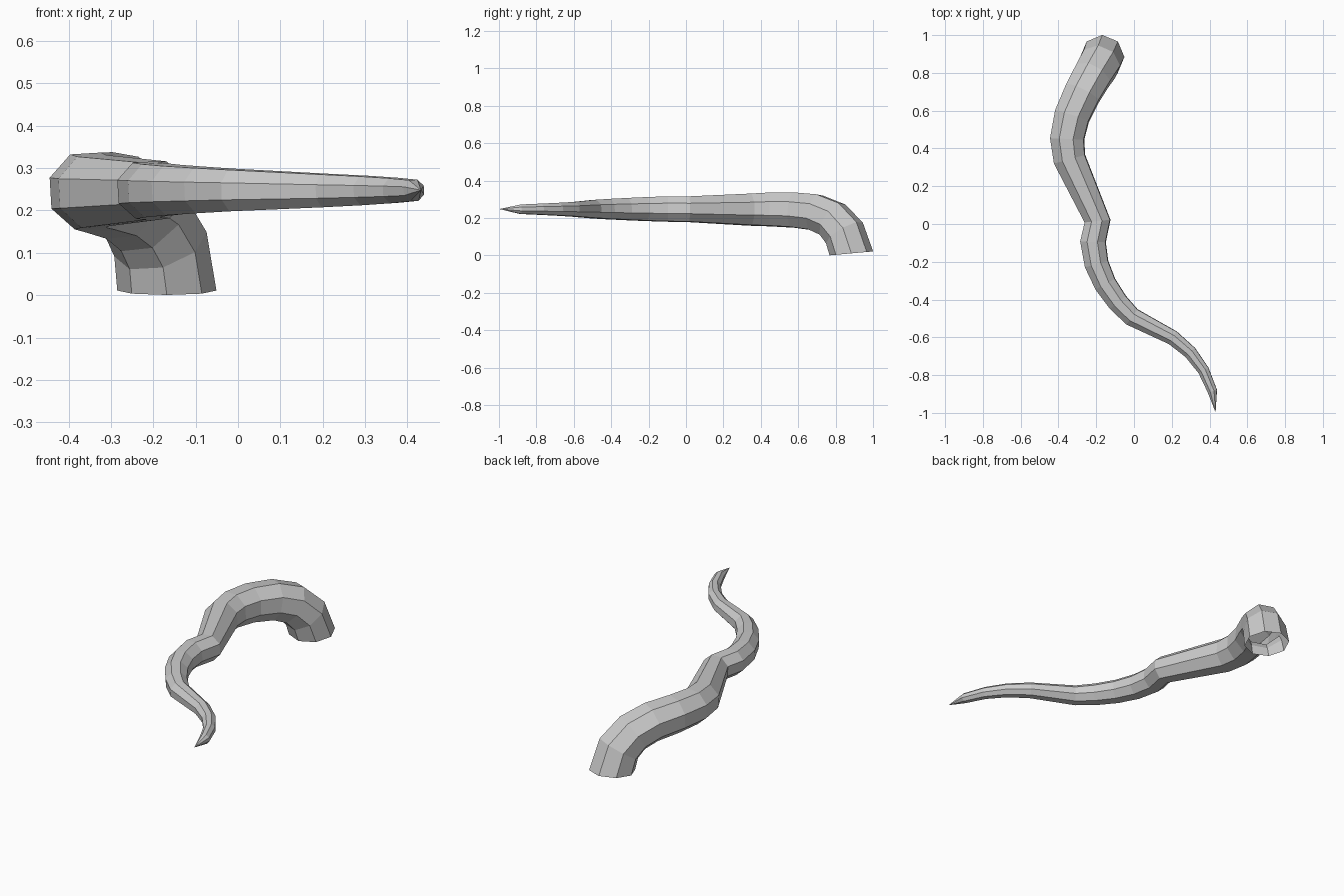
import bpy, bmesh, math
from mathutils import Vector

if "Cube" in bpy.data.objects:
    bpy.data.objects.remove(bpy.data.objects["Cube"])

SIDES = 8
# Centre line and radius of each ring: x, y, z, radius
RINGS = [
    (-0.168, 0.884, 0.011, 0.117), (-0.183, 0.847, 0.120, 0.113),
    (-0.222, 0.783, 0.192, 0.108), (-0.273, 0.692, 0.230, 0.104),
    (-0.328, 0.572, 0.243, 0.100), (-0.354, 0.450, 0.246, 0.096),
    (-0.341, 0.343, 0.245, 0.091), (-0.193, 0.015, 0.247, 0.073),
    (-0.217, -0.095, 0.248, 0.072), (-0.198, -0.212, 0.248, 0.068),
    (-0.152, -0.318, 0.248, 0.063), (-0.085, -0.415, 0.248, 0.058),
    (-0.010, -0.492, 0.248, 0.053), (0.205, -0.602, 0.247, 0.042),
    (0.298, -0.680, 0.247, 0.037), (0.368, -0.775, 0.247, 0.032),
    (0.415, -0.885, 0.247, 0.027),
]
TIP = Vector((0.432, -0.998, 0.248))

pts = [Vector(r[:3]) for r in RINGS] + [TIP]

# Tentacle: octagon swept along the centre line with minimum twist
bm = bmesh.new()
tangent = Vector((0, -0.09, 1)).normalized()
side = Vector((1, 0, 0))
rings = []
for i, (x, y, z, rad) in enumerate(RINGS):
    if i:
        new = ((pts[i] - pts[i - 1]).normalized() + (pts[i + 1] - pts[i]).normalized()).normalized()
        side = tangent.rotation_difference(new) @ side
        tangent = new
    up = tangent.cross(side)
    ring = []
    for k in range(SIDES):
        a = 2 * math.pi * k / SIDES
        ring.append(bm.verts.new(pts[i] + rad * (math.cos(a) * side + math.sin(a) * up)))
    rings.append(ring)

for a, b in zip(rings, rings[1:]):
    for k in range(SIDES):
        n = (k + 1) % SIDES
        bm.faces.new((a[k], a[n], b[n], b[k]))

# Pointed tip; the base stays open
tip = bm.verts.new(TIP)
for k in range(SIDES):
    bm.faces.new((rings[-1][k], rings[-1][(k + 1) % SIDES], tip))

mesh = bpy.data.meshes.new("tentacle")
bm.to_mesh(mesh)
bm.free()
bpy.context.collection.objects.link(bpy.data.objects.new("tentacle", mesh))
